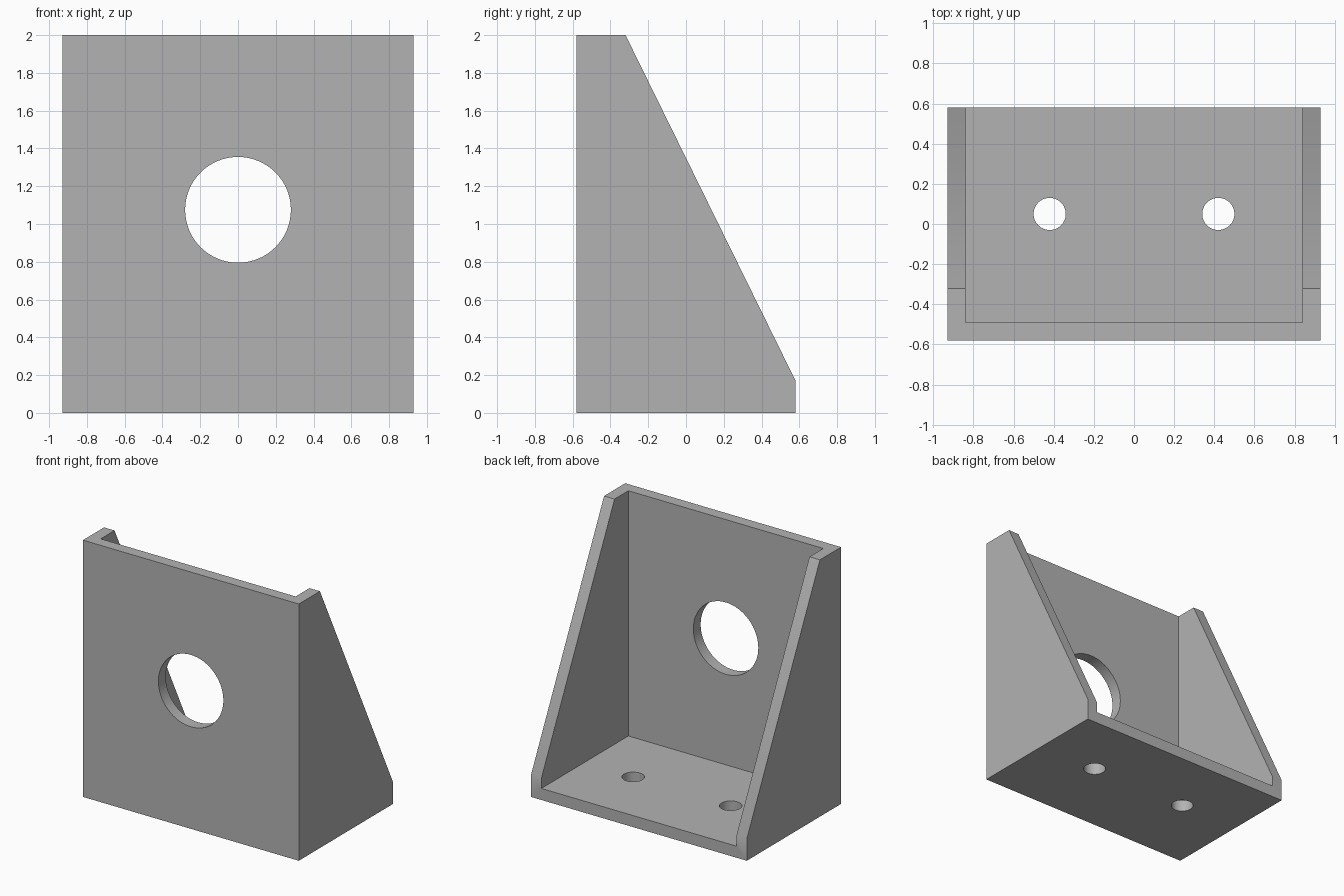
import bpy
import bmesh
from math import radians
from mathutils import Matrix, Vector

cube = bpy.data.objects.get("Cube")
if cube:
    bpy.data.objects.remove(cube, do_unlink=True)

HALF_W, HALF_D, HEIGHT, WALL = 0.93, 0.58, 2.0, 0.09

grey = bpy.data.materials.new("plain grey")
grey.use_nodes = True
grey.diffuse_color = (0.45, 0.45, 0.45, 1)
grey.node_tree.nodes["Principled BSDF"].inputs["Base Color"].default_value = grey.diffuse_color


def add_object(name, bm):
    bmesh.ops.recalc_face_normals(bm, faces=bm.faces)
    mesh = bpy.data.meshes.new(name)
    bm.to_mesh(mesh)
    bm.free()
    mesh.materials.append(grey)
    obj = bpy.data.objects.new(name, mesh)
    bpy.context.collection.objects.link(obj)
    return obj


def side_prism(name, profile, half_width):
    """Extrude a (y, z) profile across x."""
    bm = bmesh.new()
    face = bm.faces.new([bm.verts.new((-half_width, y, z)) for y, z in profile])
    ext = bmesh.ops.extrude_face_region(bm, geom=[face])
    verts = [v for v in ext["geom"] if isinstance(v, bmesh.types.BMVert)]
    bmesh.ops.translate(bm, verts=verts, vec=Vector((2 * half_width, 0, 0)))
    return add_object(name, bm)


def drill(name, centre, radius, axis):
    bm = bmesh.new()
    turn = Matrix.Rotation(radians(90), 4, "X") if axis == "Y" else Matrix()
    bmesh.ops.create_cone(bm, cap_ends=True, segments=64, radius1=radius, radius2=radius,
                          depth=0.4, matrix=Matrix.Translation(centre) @ turn)
    return add_object(name, bm)


# Solid bracket outline with sloping gusset edge
bracket = side_prism("angle_bracket", [
    (-HALF_D, 0), (HALF_D, 0), (HALF_D, 0.17), (-0.32, HEIGHT), (-HALF_D, HEIGHT)], HALF_W)

# Hollow between the two gussets, above the base and behind the front plate
inner = -HALF_D + WALL
cutters = [side_prism("hollow_cutter", [
    (inner, WALL), (1, WALL), (1, 3), (inner, 3)], HALF_W - WALL)]

# Large front hole and two base bolt holes
cutters.append(drill("front_hole_cutter", (0, -HALF_D, 1.075), 0.28, "Y"))
for side in (-1, 1):
    cutters.append(drill("bolt_hole_cutter", (side * 0.42, 0.05, 0), 0.08, "Z"))

for cutter in cutters:
    cutter.hide_render = True
    cut = bracket.modifiers.new(cutter.name, "BOOLEAN")
    cut.operation = "DIFFERENCE"
    cut.solver = "EXACT"
    cut.object = cutter

# Apply the cuts and discard the cutters
bpy.ops.object.select_all(action="DESELECT")
bracket.select_set(True)
bpy.context.view_layer.objects.active = bracket
for modifier in list(bracket.modifiers):
    bpy.ops.object.modifier_apply(modifier=modifier.name)
for cutter in cutters:
    bpy.data.objects.remove(cutter, do_unlink=True)
bpy.ops.object.shade_smooth_by_angle(angle=radians(30))
